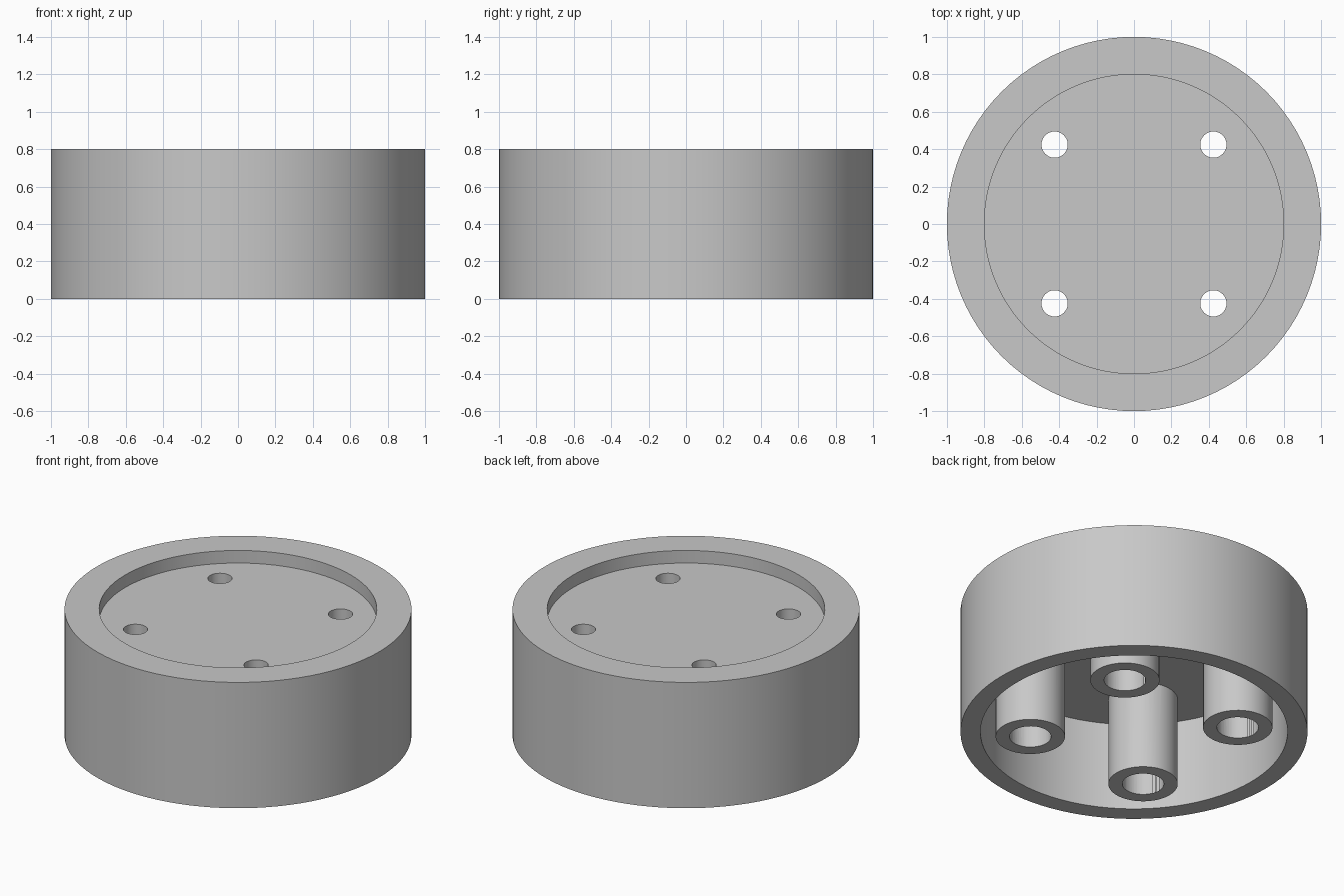
import bpy
import bmesh
from math import pi, radians, cos, sin
from mathutils import Vector

if "Cube" in bpy.data.objects:
    bpy.data.objects.remove(bpy.data.objects["Cube"], do_unlink=True)

HEIGHT, FLOOR, CEILING = 0.80, 0.72, 0.56   # rim top, recess floor, underside of plate
POST_DISTANCE = 0.60

# Single plain grey material
grey = bpy.data.materials.new("plain grey")
grey.use_nodes = True
grey.diffuse_color = (0.58, 0.58, 0.58, 1)
grey.node_tree.nodes["Principled BSDF"].inputs["Base Color"].default_value = grey.diffuse_color


def lathe(name, profile, centre=(0, 0), steps=48):
    """Revolve a closed (radius, z) profile that starts and ends on the axis."""
    bm = bmesh.new()
    verts = [bm.verts.new((r, 0, z)) for r, z in profile]
    edges = [bm.edges.new(pair) for pair in zip(verts, verts[1:])]
    bmesh.ops.spin(bm, geom=verts + edges, cent=(0, 0, 0), axis=(0, 0, 1),
                   angle=2 * pi, steps=steps, use_merge=True)
    bmesh.ops.remove_doubles(bm, verts=bm.verts[:], dist=0.0005)
    bmesh.ops.recalc_face_normals(bm, faces=bm.faces[:])
    bmesh.ops.translate(bm, verts=bm.verts[:], vec=Vector((*centre, 0)))
    mesh = bpy.data.meshes.new(name)
    bm.to_mesh(mesh)
    bm.free()
    mesh.materials.append(grey)
    obj = bpy.data.objects.new(name, mesh)
    bpy.context.collection.objects.link(obj)
    return obj


def combine(target, tool, operation):
    """Apply a boolean and discard the tool object."""
    tool.hide_render = True
    mod = target.modifiers.new(operation.lower(), "BOOLEAN")
    mod.operation, mod.object, mod.solver = operation, tool, "EXACT"
    bpy.ops.object.select_all(action="DESELECT")
    bpy.context.view_layer.objects.active = target
    target.select_set(True)
    bpy.ops.object.modifier_apply(modifier=mod.name)
    bpy.data.objects.remove(tool, do_unlink=True)


# Round housing: raised rim, recessed top, hollow underside
housing = lathe("round_housing", [
    (0, FLOOR), (0.80, FLOOR), (0.80, HEIGHT), (1, HEIGHT),
    (1, 0), (0.885, 0), (0.885, CEILING), (0, CEILING)], steps=96)

# Four screw posts under the plate, each with a stepped through hole
for i in range(4):
    angle = pi / 4 + i * pi / 2
    centre = (POST_DISTANCE * cos(angle), POST_DISTANCE * sin(angle))
    post = lathe("screw_post", [
        (0, 0), (0.20, 0), (0.20, CEILING + 0.05), (0, CEILING + 0.05)], centre)
    combine(housing, post, "UNION")
    hole = lathe("screw_hole", [
        (0, -0.1), (0.12, -0.1), (0.12, CEILING), (0.07, CEILING),
        (0.07, HEIGHT + 0.1), (0, HEIGHT + 0.1)], centre)
    combine(housing, hole, "DIFFERENCE")

bpy.ops.object.shade_smooth_by_angle(angle=radians(30))
